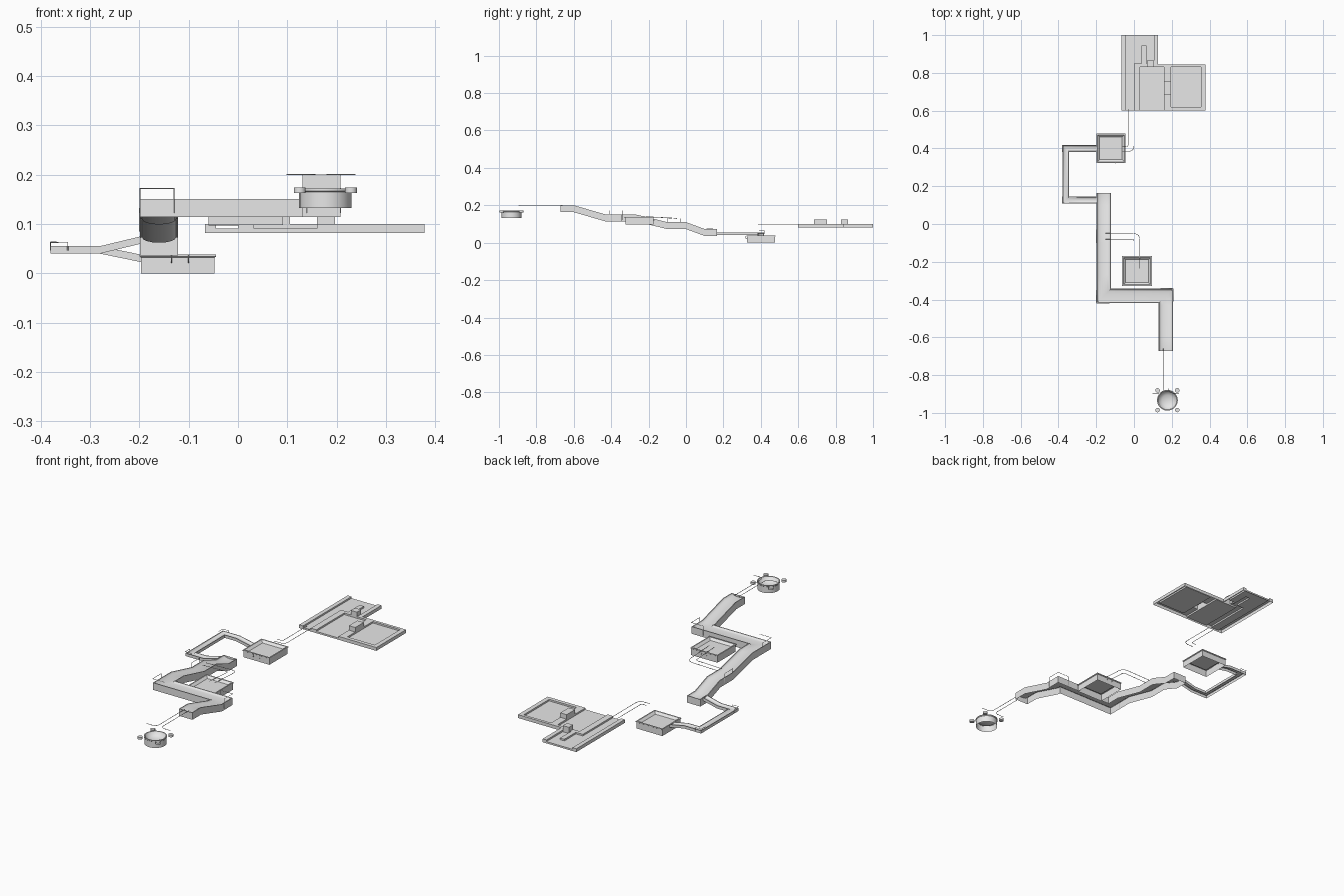
import bpy, bmesh, math
from mathutils import Vector

if "Cube" in bpy.data.objects:
    bpy.data.objects.remove(bpy.data.objects["Cube"])

grey = bpy.data.materials.new("light_grey")
grey.diffuse_color = (0.8, 0.8, 0.8, 1)
grey.use_nodes = True
grey.node_tree.nodes["Principled BSDF"].inputs["Base Color"].default_value = grey.diffuse_color


def finish(bm, name, smooth=True):
    bmesh.ops.remove_doubles(bm, verts=bm.verts, dist=1e-5)
    bmesh.ops.recalc_face_normals(bm, faces=bm.faces)
    me = bpy.data.meshes.new(name)
    bm.to_mesh(me)
    bm.free()
    ob = bpy.data.objects.new(name, me)
    bpy.context.collection.objects.link(ob)
    me.materials.append(grey)
    if smooth:
        bpy.ops.object.select_all(action='DESELECT')
        ob.select_set(True)
        bpy.context.view_layer.objects.active = ob
        bpy.ops.object.shade_smooth_by_angle(angle=math.radians(35))
    return ob


def groove_profile(w, h, lip, depth, n=8):
    """Open-bottom trough section: outer walls, lips and a round groove."""
    r = w - lip
    arc = [(-r * math.cos(math.pi * i / n), -depth * math.sin(math.pi * i / n)) for i in range(n + 1)]
    return [(-w, -h), (-w, 0)] + arc + [(w, 0), (w, -h)]


def trough(name, path, w, h, lip, depth):
    """Sweep the trough section along a path with mitred corners."""
    prof = groove_profile(w, h, lip, depth)
    pts = [Vector(p) for p in path]
    dirs = [(b - a).to_2d().normalized() for a, b in zip(pts, pts[1:])]
    bm = bmesh.new()
    rings = []
    for i, p in enumerate(pts):
        d0, d1 = dirs[max(i - 1, 0)], dirs[min(i, len(dirs) - 1)]
        n0, n1 = Vector((-d0.y, d0.x)), Vector((-d1.y, d1.x))
        m = (n0 + n1) / (1 + n0.dot(n1))
        rings.append([bm.verts.new((p.x + m.x * o, p.y + m.y * o, p.z + z)) for o, z in prof])
    for a, b in zip(rings, rings[1:]):
        for j in range(len(prof) - 1):
            bm.faces.new((a[j], a[j + 1], b[j + 1], b[j]))
    for r in (rings[0], rings[-1]):
        bm.faces.new((r[0], r[1], r[-2], r[-1]))
    return finish(bm, name)


def tray(name, cx, cy, half, z0, z1):
    """Square open-bottom tray with a rim and a sloping recessed floor."""
    bm = bmesh.new()
    prev = None
    loops = [(half - .003, z0), (half - .003, z1 - .006), (half, z1 - .004), (half, z1),
             (half - .006, z1), (half - .018, z1 - .011)]
    for s, z in loops:
        ring = [bm.verts.new((cx + s * a, cy + s * b, z)) for a, b in ((-1, -1), (1, -1), (1, 1), (-1, 1))]
        if prev:
            for j in range(4):
                k = (j + 1) % 4
                bm.faces.new((prev[j], prev[k], ring[k], ring[j]))
        prev = ring
    bm.faces.new(prev)
    finish(bm, name, False)


def wire(name, pts, r=.0012):
    cu = bpy.data.curves.new(name, 'CURVE')
    cu.dimensions = '3D'
    cu.bevel_depth = r
    cu.bevel_resolution = 1
    cu.use_fill_caps = True
    sp = cu.splines.new('POLY')
    sp.points.add(len(pts) - 1)
    for q, p in zip(sp.points, pts):
        q.co = (*p, 1)
    ob = bpy.data.objects.new(name, cu)
    bpy.context.collection.objects.link(ob)
    cu.materials.append(grey)


def bend(a, corner, b, rad, n=6):
    """Three-point path with a rounded corner."""
    a, c, b = Vector(a), Vector(corner), Vector(b)
    p, q = c + (a - c).normalized() * rad, c + (b - c).normalized() * rad
    arc = [p * (1 - t) ** 2 + c * (2 * t * (1 - t)) + q * t * t for t in [i / n for i in range(n + 1)]]
    return [a] + arc + [b]


# Large descending trough
trough("main_trough", [(.169, -.672, .2), (.169, -.6, .2), (.169, -.43, .151), (.169, -.38, .151),
                       (-.16, -.38, .151), (-.16, -.27, .151), (-.16, -.1, .11), (-.16, 0, .11),
                       (-.16, .1, .073), (-.16, .165, .073)], .0385, .037, .004, .011)

# Narrow side trough leading to the lower tray
trough("narrow_trough", [(-.197, .127, .075), (-.28, .127, .055), (-.362, .127, .055),
                         (-.362, .4, .055), (-.28, .4, .055), (-.197, .4, .038)],
       .0175, .015, .003, .007)

# Trays
tray("lower_tray", -.122, .401, .0775, 0, .038)
tray("upper_tray", .016, -.249, .0785, .098, .137)

# Round bowl with four ears
BX, BY = .177, -.933
bm = bmesh.new()
section = [(.053, .132), (.053, .165), (.055, .167), (.055, .172), (.05, .172), (.043, .16), (.028, .151), (0, .148)]
vs = [bm.verts.new((BX + r, BY, z)) for r, z in section]
es = [bm.edges.new(e) for e in zip(vs, vs[1:])]
bmesh.ops.spin(bm, geom=vs + es, cent=(BX, BY, 0), axis=(0, 0, 1), angle=2 * math.pi, steps=24)
finish(bm, "bowl")
for sx in (-1, 1):
    for sy in (-1, 1):
        bpy.ops.mesh.primitive_cylinder_add(vertices=16, radius=.012, depth=.011,
                                            location=(BX + sx * .052, BY + sy * .052, .168))
        ear = bpy.context.object
        ear.name = "bowl_ear"
        ear.data.materials.append(grey)
        bpy.ops.object.shade_smooth_by_angle(angle=math.radians(35))

# Stepped platform: later rectangles override earlier ones
AREAS = [(-.067, .127, .6, 1, .0995), (.127, .378, .6, .845, .0995),
         (-.045, .105, .85, 1, .091), (-.045, 0, .6, .85, .091),
         (.032, .16, .6, .83, .091), (.197, .355, .62, .83, .091),
         (.04, .065, .83, .945, .0995), (.16, .197, .685, .755, .123), (.07, .105, .83, .865, .123)]
BOTTOM = .082


def height(x, y):
    h = BOTTOM
    for x0, x1, y0, y1, z in AREAS:
        if x0 < x < x1 and y0 < y < y1:
            h = z
    return h


xs = sorted({v for a in AREAS for v in a[:2]})
ys = sorted({v for a in AREAS for v in a[2:4]})
bm = bmesh.new()


def quad(*co):
    bm.faces.new([bm.verts.new(c) for c in co])


def cell(i, j):
    if 0 <= i < len(xs) - 1 and 0 <= j < len(ys) - 1:
        return height((xs[i] + xs[i + 1]) / 2, (ys[j] + ys[j + 1]) / 2)
    return BOTTOM


for i in range(len(xs)):
    for j in range(len(ys)):
        h, hl, hf = cell(i, j), cell(i - 1, j), cell(i, j - 1)
        x, y = xs[i], ys[j]
        if h > BOTTOM:
            X, Y = xs[i + 1], ys[j + 1]
            quad((x, y, h), (X, y, h), (X, Y, h), (x, Y, h))
        if h != hl and j < len(ys) - 1:
            quad((x, y, h), (x, ys[j + 1], h), (x, ys[j + 1], hl), (x, y, hl))
        if h != hf and i < len(xs) - 1:
            quad((x, y, h), (xs[i + 1], y, h), (xs[i + 1], y, hf), (x, y, hf))
bmesh.ops.remove_doubles(bm, verts=bm.verts, dist=1e-5)
bmesh.ops.dissolve_limit(bm, angle_limit=.01, verts=bm.verts, edges=bm.edges)
finish(bm, "platform", False)

# Paired wire rails
for k, s in ((.156, -1), (.18, 1)):
    wire("bowl_rail", bend((k, -.66, .2), (k, -.895, .2), (k + s * .058, -.895, .2), .025))
for x, y, r in ((.03, -.05, .035), (0, -.08, .012)):
    wire("upper_tray_rail", bend((-.15, y, .127), (x, y, .131), (x, -.235, .141), r))
for x, y, r in ((0, .385, .03), (-.03, .41, .012)):
    wire("platform_rail", bend((x, .61, .098), (x, y, .098), (-.06, y, .098), r))


# Wire guards at the trough corners
def guard(path, top, foot):
    pts = [(*path[0], foot)] + [(*p, top) for p in path] + [(*path[-1], foot)]
    wire("corner_guard", pts)


guard([(-.13, -.42), (-.199, -.42), (-.199, -.35)], .172, .122)
guard([(.14, -.341), (.208, -.341), (.208, -.41)], .172, .122)
guard([(-.199, -.1), (-.199, -.03)], .132, .085)
guard([(-.345, .109), (-.38, .109), (-.38, .145)], .063, .046)
guard([(-.345, .418), (-.38, .418), (-.38, .382)], .063, .046)

# Small wire staples on the trays
for x in (-.135, -.1):
    wire("lower_tray_staple", [(x, .325, .022), (x, .32, .022), (x, .32, .036), (x, .33, .036)])
for x in (0, .03):
    wire("upper_tray_staple", [(x, -.175, .12), (x, -.169, .12), (x, -.169, .14), (x, -.18, .14)])
